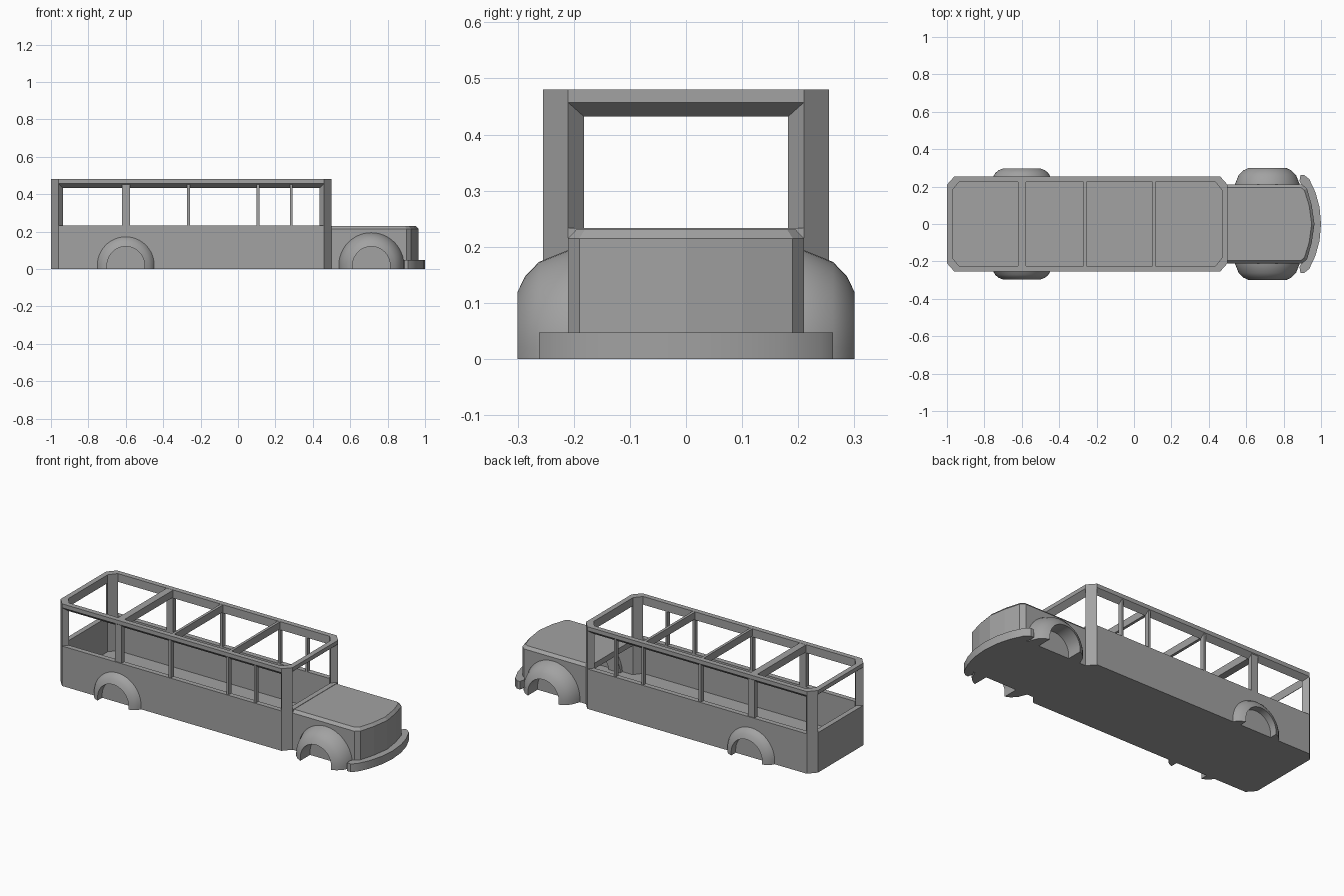
import bpy, bmesh
from math import sin, cos, pi

if "Cube" in bpy.data.objects:
    bpy.data.objects.remove(bpy.data.objects["Cube"], do_unlink=True)

paint = bpy.data.materials.new("plain grey")
paint.use_nodes = True
GREY = (0.36, 0.36, 0.36, 1)
paint.diffuse_color = GREY
paint.node_tree.nodes["Principled BSDF"].inputs["Base Color"].default_value = GREY


def loft(name, rings, cyclic=False, smooth=False):
    """Skin a list of equal point rings; cap the ends unless cyclic."""
    bm = bmesh.new()
    rows = [[bm.verts.new(p) for p in ring] for ring in rings]
    n = len(rows[0])
    pairs = list(zip(rows, rows[1:]))
    if cyclic:
        pairs.append((rows[-1], rows[0]))
    else:
        bm.faces.new(rows[0])
        bm.faces.new(rows[-1])
    for a, b in pairs:
        for i in range(n):
            j = (i + 1) % n
            bm.faces.new((a[i], a[j], b[j], b[i]))
    bmesh.ops.recalc_face_normals(bm, faces=bm.faces)
    mesh = bpy.data.meshes.new(name)
    bm.to_mesh(mesh)
    bm.free()
    mesh.materials.append(paint)
    ob = bpy.data.objects.new(name, mesh)
    bpy.context.collection.objects.link(ob)
    if smooth:
        bpy.ops.object.select_all(action='DESELECT')
        ob.select_set(True)
        bpy.context.view_layer.objects.active = ob
        bpy.ops.object.shade_smooth_by_angle(angle=0.6)
    return ob


def at(plan, z):
    return [(x, y, z) for x, y in plan]


def box(name, x0, x1, y0, y1, z0, z1):
    plan = [(x0, y0), (x1, y0), (x1, y1), (x0, y1)]
    return loft(name, [at(plan, z0), at(plan, z1)])


def mirrored(half):
    """Complete a plan outline given its +y half, running front to back."""
    return half + [(x, -y) for x, y in reversed(half) if y > 0]


# Cabin plan: a rectangle with cut corners
MID, HALF = -0.25, 0.75
SILL, ROOF, FLOOR = 0.233, 0.48, 0.03


def octagon(dx, y_end, dx_side, y_side):
    a, b = HALF - dx, HALF - dx_side
    return mirrored([(MID + a, y_end), (MID + b, y_side),
                     (MID - b, y_side), (MID - a, y_end)])


outer = octagon(0, 0.21, 0.04, 0.255)
inner = octagon(0.03, 0.182, 0.065, 0.225)

# Open lower body with a floor, and the roof frame
body = loft("lower_body", [at(outer, 0), at(outer, SILL), at(inner, SILL), at(inner, FLOOR)])
loft("roof_frame", [at(outer, ROOF), at(outer, 0.457), at(inner, 0.432),
                    at(inner, ROOF)], cyclic=True)

# Corner pillars
for sx, end in ((1, "front"), (-1, "rear")):
    for sy, side in ((1, "left"), (-1, "right")):
        quarter = [(HALF, 0.21), (HALF - 0.04, 0.255),
                   (HALF - 0.065, 0.225), (HALF - 0.03, 0.182)]
        plan = [(MID + sx * x, sy * y) for x, y in quarter]
        loft(f"{end}_{side}_pillar", [at(plan, SILL), at(plan, 0.457)])

# Window posts on both sides
for x, w in ((-0.598, 0.021), (-0.265, 0.008), (0.107, 0.007), (0.285, 0.006)):
    for s in (1, -1):
        box("window_post", x - w, x + w, s * 0.225, s * 0.25, SILL, 0.455)

# Roof cross bars
for x, w in ((-0.598, 0.021), (-0.263, 0.008), (0.107, 0.008)):
    box("roof_bar", x - w, x + w, -0.228, 0.228, 0.437, 0.479)

# Hood with bowed front and bevelled top edge
hood_plan = mirrored([(0.965, 0), (0.95, 0.1), (0.925, 0.19), (0.9, 0.21), (0.49, 0.21)])
top_plan = mirrored([(0.95, 0), (0.936, 0.1), (0.911, 0.18), (0.892, 0.195), (0.49, 0.195)])
hood = loft("hood", [at(hood_plan, 0), at(hood_plan, 0.215), at(top_plan, 0.231)])

# The hood is hollow and opens into the cabin
cavity = box("hood_cavity_cutter", 0.44, 0.89, -0.18, 0.18, FLOOR, 0.2)
cavity.hide_render = True
cavity.hide_viewport = True
for part in (body, hood):
    cut = part.modifiers.new("hollow", 'BOOLEAN')
    cut.operation = 'DIFFERENCE'
    cut.solver = 'EXACT'
    cut.object = cavity

# Curved bumper, swept from side to side
stations = [((1.0, 0), (0.955, 0)), ((0.992, 0.09), (0.945, 0.09)),
            ((0.97, 0.17), (0.925, 0.17)), ((0.937, 0.24), (0.9, 0.205)),
            ((0.91, 0.262), (0.89, 0.22)), ((0.89, 0.262), (0.885, 0.23))]
sweep = [((a[0], -a[1]), (b[0], -b[1])) for a, b in reversed(stations[1:])] + stations
loft("bumper", [[(*a, 0), (*a, 0.047), (*b, 0.047), (*b, 0)] for a, b in sweep], smooth=True)

# Rounded wheel arches: a radius/width section swept over a half circle
LIFT, STEPS = 0.02, 24
arches = {
    "front": (0.713, [(0.1, 0.16), (0.1, 0.3), (0.127, 0.287),
                      (0.153, 0.262), (0.176, 0.205), (0.176, 0.16)]),
    "rear": (-0.6, [(0.1, 0.25), (0.1, 0.297), (0.125, 0.287),
                    (0.142, 0.272), (0.155, 0.25)]),
}
path = [(cos(pi * i / STEPS), sin(pi * i / STEPS), LIFT) for i in range(STEPS + 1)]
path = [(1, 0, 0)] + path + [(-1, 0, 0)]
for end, (cx, section) in arches.items():
    for s, side in ((1, "left"), (-1, "right")):
        rings = [[(cx + r * c, s * y, z + r * h) for r, y in section] for c, h, z in path]
        loft(f"{end}_{side}_arch", rings, smooth=True)
